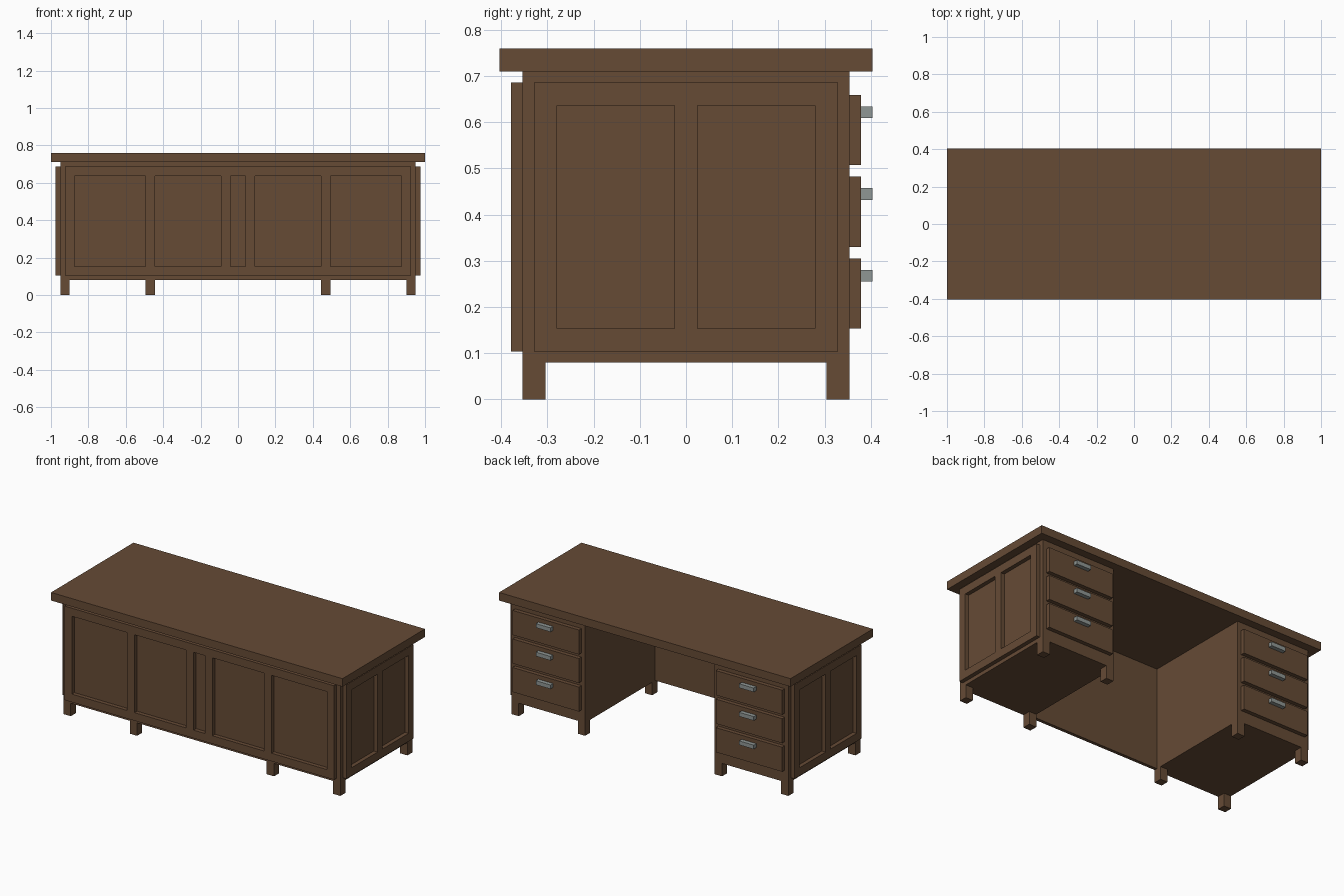
import bpy

if "Cube" in bpy.data.objects:
    bpy.data.objects.remove(bpy.data.objects["Cube"])


def material(name, rgb):
    m = bpy.data.materials.new(name)
    m.diffuse_color = (*rgb, 1)
    m.use_nodes = True
    m.node_tree.nodes["Principled BSDF"].inputs["Base Color"].default_value = m.diffuse_color
    return m


WOOD = material("brown wood", (0.133, 0.07, 0.036))
METAL = material("grey metal", (0.28, 0.31, 0.30))


def box(name, x, y, z, mat=WOOD):
    """Box from (min, max) ranges on each axis."""
    bpy.ops.mesh.primitive_cube_add(size=1)
    ob = bpy.context.object
    ob.name = name
    x, y, z = sorted(x), sorted(y), sorted(z)
    for v in ob.data.vertices:
        v.co = [r[0] if c < 0 else r[1] for c, r in zip(v.co, (x, y, z))]
    ob.data.materials.append(mat)
    return ob


def frame(name, stiles, place):
    """Top and bottom rails plus upright stiles; place maps (u range, z range) to a box."""
    u0, u1 = stiles[0][0], stiles[-1][1]
    place(name + "_bottom_rail", (u0, u1), (0.103, 0.153))
    place(name + "_top_rail", (u0, u1), (0.636, 0.686))
    for s in stiles:
        place(name + "_stile", s, (0.153, 0.636))


# desk top and thin panel closing the front of the kneehole
box("desk_top", (-1, 1), (-0.404, 0.404), (0.71, 0.76))
box("modesty_panel", (-0.445, 0.445), (-0.354, -0.334), (0.08, 0.71))

# front frame
frame("front_frame",
      [(-0.925, -0.875), (-0.495, -0.445), (-0.09, -0.04),
       (0.04, 0.09), (0.445, 0.495), (0.875, 0.925)],
      lambda n, u, z: box(n, u, (-0.379, -0.354), z))

for s in (-1, 1):
    # pedestal
    box("pedestal", (s * 0.445, s * 0.95), (-0.354, 0.354), (0.08, 0.71))

    # side frame
    frame("side_frame",
          [(-0.329, -0.279), (-0.025, 0.025), (0.279, 0.329)],
          lambda n, u, z: box(n, (s * 0.95, s * 0.975), u, z))

    # legs
    for x in (0.445, 0.90):
        for y in (-0.354, 0.304):
            box("leg", (s * x, s * (x + 0.05)), (y, y + 0.05), (0, 0.08))

    # drawers with handles
    for z in (0.153, 0.330, 0.507):
        box("drawer_front", (s * 0.47, s * 0.925), (0.354, 0.379), (z, z + 0.152))
        box("drawer_handle", (s * 0.6975 - 0.05, s * 0.6975 + 0.05),
            (0.379, 0.404), (z + 0.102, z + 0.127), METAL)
